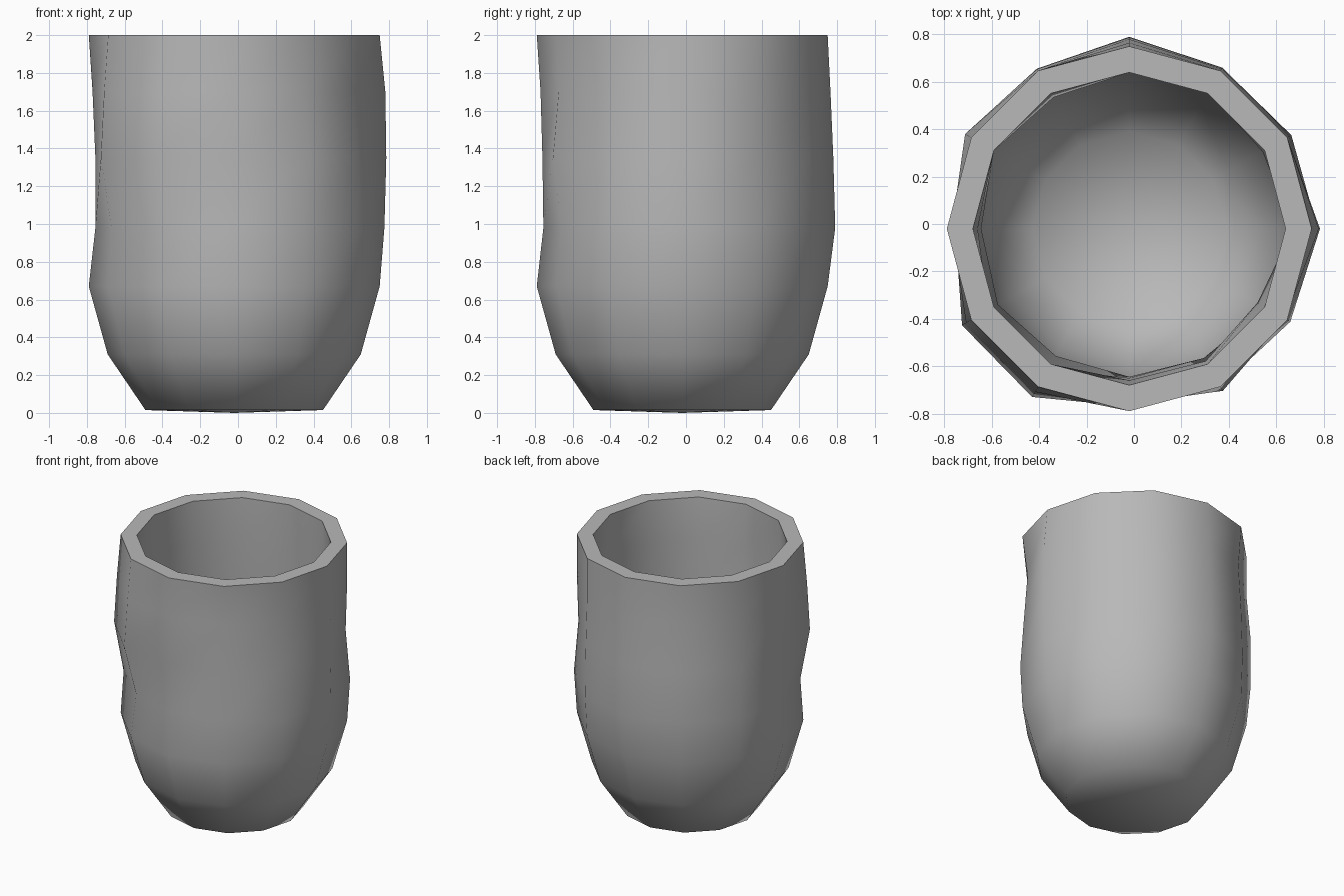
import bpy, bmesh, math

if "Cube" in bpy.data.objects:
    bpy.data.objects.remove(bpy.data.objects["Cube"])

SIDES = 12
CX, CY = -0.02, -0.02

# hand-made dents and bulges: one row per ring, one value per side
upper = [.03, 0, 0, .015, -.02, 0, -.02, .025, .025, -.02, -.015, -.035]
middle = [.035, -.01, .01, .03, 0, .03, -.035, .045, .05, -.03, .02, -.01]
lower = [.025, .02, .015, .04, .01, .03, -.035, -.02, -.04, -.035, -.03, .015]
even = [0] * SIDES

# profile from outer base, up over the rim, down to the inner floor
profile = [
    (0.47, 0.015, even), (0.67, 0.31, even), (0.77, 0.67, even),
    (0.77, 0.98, lower), (0.77, 1.35, middle), (0.77, 1.70, upper),
    (0.77, 2.00, even),
    (0.66, 2.00, even),
    (0.66, 1.70, upper), (0.66, 1.35, middle), (0.66, 0.98, lower),
    (0.66, 0.69, even), (0.575, 0.37, even), (0.41, 0.125, even),
]


def ring(bm, r, z, bumps):
    verts = []
    for i, d in enumerate(bumps):
        a = 2 * math.pi * i / SIDES
        verts.append(bm.verts.new((CX + (r + d) * math.cos(a),
                                   CY + (r + d) * math.sin(a), z)))
    return verts


bm = bmesh.new()
rings = [ring(bm, *p) for p in profile]

# walls and rim
for a, b in zip(rings, rings[1:]):
    for i in range(SIDES):
        j = (i + 1) % SIDES
        bm.faces.new((a[i], a[j], b[j], b[i]))

# base and inner floor, each a fan with a centre point
for loop, z in ((rings[0], 0.0), (rings[-1], 0.11)):
    centre = bm.verts.new((CX, CY, z))
    for i in range(SIDES):
        bm.faces.new((centre, loop[i], loop[(i + 1) % SIDES]))

bmesh.ops.recalc_face_normals(bm, faces=bm.faces)
mesh = bpy.data.meshes.new("cup")
bm.to_mesh(mesh)
bm.free()

# darker grey clay
clay = bpy.data.materials.new("grey_clay")
clay.diffuse_color = (0.48, 0.48, 0.48, 1)
clay.use_nodes = True
clay.node_tree.nodes["Principled BSDF"].inputs["Base Color"].default_value = clay.diffuse_color
mesh.materials.append(clay)

# smooth body with a crisp rim
cup = bpy.data.objects.new("cup", mesh)
bpy.context.collection.objects.link(cup)
bpy.context.view_layer.objects.active = cup
cup.select_set(True)
bpy.ops.object.shade_smooth_by_angle(angle=math.radians(65))
